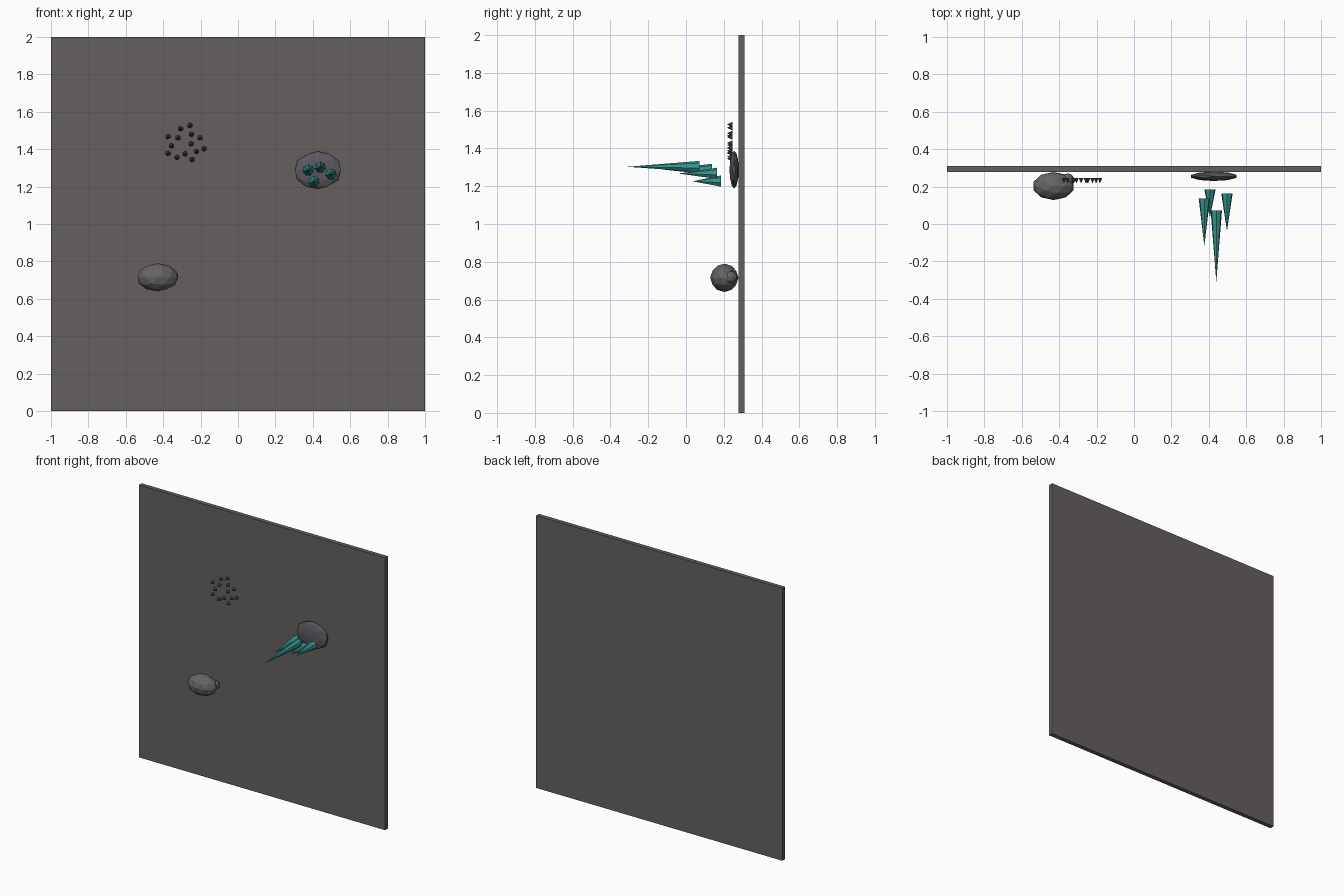
import bpy
from math import radians

if "Cube" in bpy.data.objects:
    bpy.data.objects.remove(bpy.data.objects["Cube"])


def material(name, rgb):
    m = bpy.data.materials.new(name)
    m.diffuse_color = (*rgb, 1)
    m.use_nodes = True
    m.node_tree.nodes["Principled BSDF"].inputs["Base Color"].default_value = m.diffuse_color
    return m


wall_mat = material("wall_stone", (0.13, 0.115, 0.117))
rock_mat = material("grey_rock", (0.13, 0.13, 0.13))
dark_mat = material("dark_stone", (0.105, 0.10, 0.115))
spike_mat = material("charcoal", (0.07, 0.07, 0.068))
teal_mat = material("teal_crystal", (0.035, 0.30, 0.28))


def finish(name, mat, scale=(1, 1, 1)):
    o = bpy.context.object
    o.name = name
    o.scale = scale
    o.data.materials.append(mat)
    return o


def ellipsoid(name, loc, radii, mat):
    bpy.ops.mesh.primitive_ico_sphere_add(subdivisions=2, radius=1, location=loc)
    return finish(name, mat, radii)


def spike(name, x, z, base_y, tip_y, radius, sides, mat):
    # cone whose point faces the front (-y)
    bpy.ops.mesh.primitive_cone_add(
        vertices=sides, radius1=radius, radius2=0, depth=base_y - tip_y,
        location=(x, (base_y + tip_y) / 2, z), rotation=(radians(90), 0, 0))
    return finish(name, mat)


# Wall slab
bpy.ops.mesh.primitive_cube_add(size=1, location=(0, 0.294, 1))
finish("wall", wall_mat, (2, 0.032, 2))

# Boulder with a small knob on its right side
ellipsoid("boulder", (-0.43, 0.203, 0.715), (0.112, 0.075, 0.075), rock_mat)
ellipsoid("boulder_knob", (-0.355, 0.235, 0.718), (0.036, 0.036, 0.034), rock_mat)

# Flattened stone behind the crystals
ellipsoid("crystal_socket", (0.427, 0.255, 1.288), (0.128, 0.025, 0.1), dark_mat)

# Teal crystals: x, z, base y, tip y
for i, (x, z, b, t) in enumerate([
        (0.376, 1.288, 0.137, -0.118),
        (0.406, 1.226, 0.185, 0.035),
        (0.440, 1.303, 0.071, -0.310),
        (0.497, 1.267, 0.163, -0.038)]):
    spike(f"crystal_{i + 1}", x, z, b, t, 0.031, 7, teal_mat)

# Cluster of tiny spikes: x, z
for i, (x, z) in enumerate([
        (-0.257, 1.527), (-0.308, 1.509), (-0.375, 1.467), (-0.321, 1.461),
        (-0.249, 1.480), (-0.203, 1.461), (-0.251, 1.429), (-0.356, 1.418),
        (-0.182, 1.403), (-0.375, 1.378), (-0.283, 1.375), (-0.222, 1.388),
        (-0.326, 1.356), (-0.246, 1.345)]):
    spike(f"small_spike_{i + 1}", x, z, 0.247, 0.217, 0.015, 6, spike_mat)
